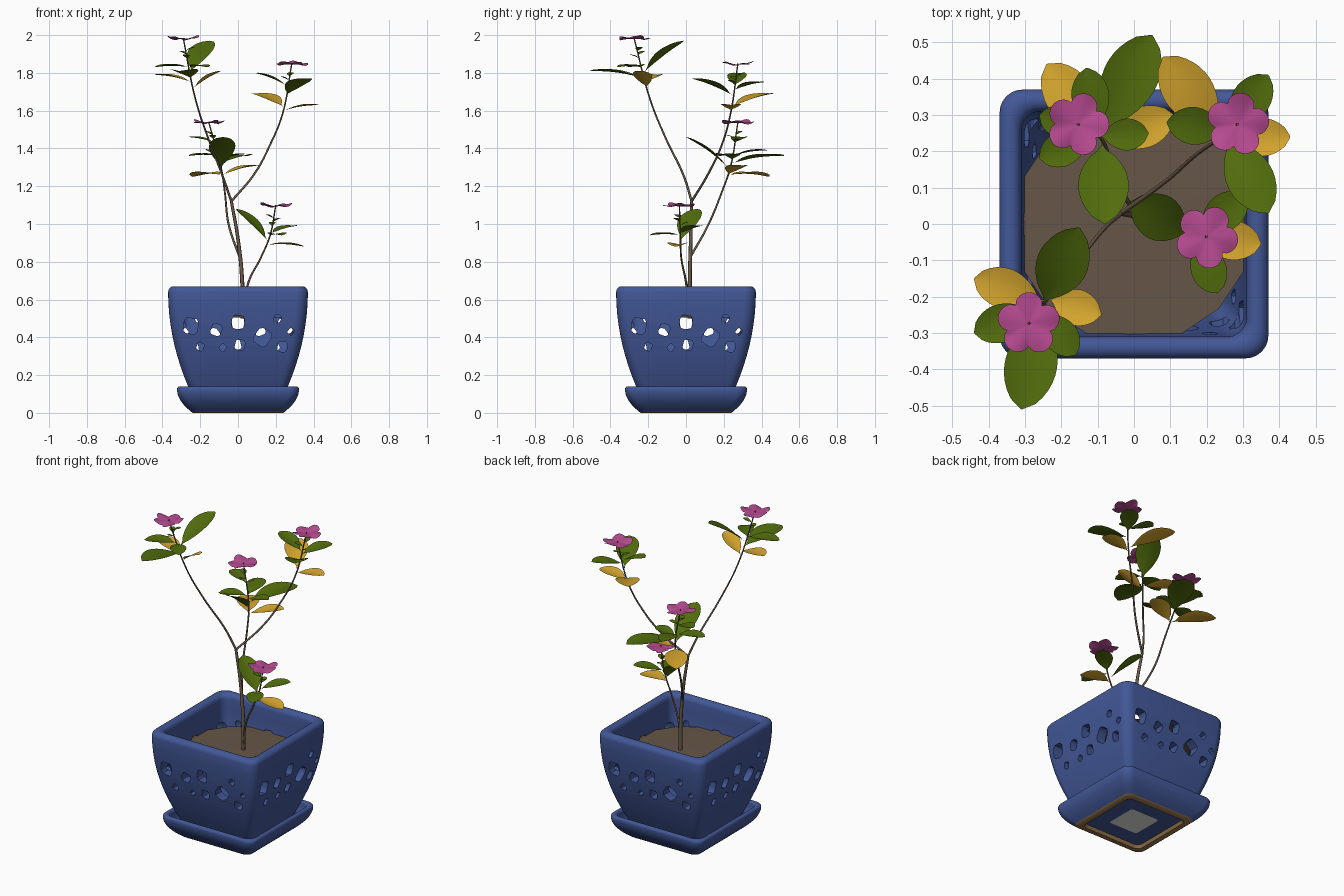
import bpy, bmesh, math
from mathutils import Vector, Matrix

cube = bpy.data.objects.get("Cube")
if cube:
    bpy.data.objects.remove(cube, do_unlink=True)


def material(name, *rgb):
    color = [(c / 255) ** 2.2 for c in rgb] + [1]
    m = bpy.data.materials.new(name)
    m.use_nodes = True
    m.diffuse_color = color
    node = m.node_tree.nodes["Principled BSDF"]
    node.inputs["Base Color"].default_value = color
    node.inputs["Roughness"].default_value = 0.6
    return m


BLUE = material("blue glaze", 68, 88, 150)
CLAY = material("bare clay", 150, 118, 78)
PALE = material("pale base", 235, 235, 232)
SOIL = material("soil", 102, 86, 73)
BARK = material("bark", 106, 90, 74)
GREEN = material("leaf green", 82, 108, 20)
YELLOW = material("leaf yellow", 214, 166, 50)
PINK = material("petal pink", 182, 76, 144)


def activate(ob):
    bpy.ops.object.select_all(action="DESELECT")
    ob.select_set(True)
    bpy.context.view_layer.objects.active = ob


def smooth(ob, angle=40):
    activate(ob)
    bpy.ops.object.shade_smooth_by_angle(angle=math.radians(angle))


def finish(name, bm, *mats):
    mesh = bpy.data.meshes.new(name)
    bm.to_mesh(mesh)
    bm.free()
    ob = bpy.data.objects.new(name, mesh)
    bpy.context.collection.objects.link(ob)
    for m in mats:
        mesh.materials.append(m)
    return ob


def square_ring(bm, half, z, steps=6):
    """Rounded square of vertices."""
    r = half * 0.17
    ring = []
    for corner in range(4):
        mid = math.pi / 2 * (corner + 0.5)
        c = (half - r) * math.sqrt(2)
        for i in range(steps + 1):
            a = math.pi / 2 * (corner + i / steps)
            ring.append(bm.verts.new((c * math.cos(mid) + r * math.cos(a),
                                      c * math.sin(mid) + r * math.sin(a), z)))
    return ring


def bowl(foot, low, high, bottom, top, wall, floor):
    """Curved square bowl: foot points, flaring outside, round rim, inside down to the floor."""
    def flare(t):
        return low + (high - low) * (1 - (1 - t) ** 2), bottom + (top - bottom) * t

    steps = [i / 10 for i in range(10)]
    rim = [math.pi * i / 8 for i in range(9)]
    profile = foot + [flare(t) for t in steps]
    profile += [(high + wall / 2 * (math.cos(a) - 1), top + wall / 2 * math.sin(a)) for a in rim]
    profile += [(flare(t)[0] - wall, flare(t)[1]) for t in reversed(steps) if t >= floor]
    bm = bmesh.new()
    rings = [square_ring(bm, h, z) for h, z in profile]
    for a, b in zip(rings, rings[1:]):
        for i in range(len(a)):
            bm.faces.new((a[i - 1], a[i], b[i], b[i - 1]))
    bm.faces.new(rings[0][::-1])
    bm.faces.new(rings[-1])
    bmesh.ops.recalc_face_normals(bm, faces=bm.faces)
    return bm


# Pot, with the same scatter of rounded square holes cut through each wall in turn
pot = finish("pot", bowl([], .235, .37, .075, .64, .06, .25), BLUE)
HOLES = [(-.25, .46, .075), (-.115, .44, .055), (.13, .4, .08), (0, .48, .066), (.21, .5, .036),
         (.28, .43, .03), (.235, .35, .05), (-.2, .35, .036), (-.08, .345, .032), (.01, .36, .05)]
for side in range(4):
    bm = bmesh.new()
    for i, (x, z, size) in enumerate(HOLES):
        place = (Matrix.Rotation(math.pi / 2 * side, 4, "Z") @ Matrix.Translation((x, -.33, z))
                 @ Matrix.Rotation(.1 + i * .25 % .7, 4, "Y")
                 @ Matrix.Diagonal((size, .16, size * 1.1, 1)))
        loops = []
        for y in (-.5, .5):
            loop = []
            for k in range(16):
                a = math.pi / 8 * (k + .5)
                reach = .5 / (abs(math.cos(a)) ** 5 + abs(math.sin(a)) ** 5) ** .2
                loop.append(bm.verts.new(place @ Vector((reach * math.cos(a), y,
                                                         reach * math.sin(a)))))
            loops.append(loop)
        near, far = loops
        bm.faces.new(near)
        bm.faces.new(far[::-1])
        for k in range(16):
            bm.faces.new((near[k], near[k - 1], far[k - 1], far[k]))
    bmesh.ops.recalc_face_normals(bm, faces=bm.faces)
    cutter = finish("hole_cutter", bm, BLUE)
    cutter.hide_render = True
    cut = pot.modifiers.new("holes", "BOOLEAN")
    cut.operation, cut.solver, cut.object = "DIFFERENCE", "EXACT", cutter
    activate(pot)
    bpy.ops.object.modifier_apply(modifier=cut.name)
    bpy.data.objects.remove(cutter, do_unlink=True)
smooth(pot)

# Saucer: pale centre, glazed recess, bare clay foot
bm = bowl([(.1, .018), (.2, .018), (.21, 0), (.24, 0)], .25, .323, .008, .125, .03, .5)
for f in bm.faces:
    if f.calc_center_median().z < .012:
        f.material_index = 1
    elif len(f.verts) > 4 and f.normal.z < 0:
        f.material_index = 2
smooth(finish("saucer", bm, BLUE, CLAY, PALE))

# Soil: thin, gently domed disc
bm = bmesh.new()
bmesh.ops.create_circle(bm, cap_ends=True, cap_tris=True, segments=16, radius=.33)
for v in bm.verts:
    v.co.z = .515 - .03 * v.co.xy.length
smooth(finish("soil", bm, SOIL))


def stem(name, points, thick, thin):
    data = bpy.data.curves.new(name, "CURVE")
    data.dimensions = "3D"
    data.bevel_depth, data.bevel_resolution, data.resolution_u = 1, 2, 8
    data.use_fill_caps = True
    spline = data.splines.new("BEZIER")
    spline.bezier_points.add(len(points) - 1)
    for i, (bp, p) in enumerate(zip(spline.bezier_points, points)):
        bp.co = p
        bp.handle_left_type = bp.handle_right_type = "AUTO"
        bp.radius = thick + (thin - thick) * i / (len(points) - 1)
    ob = bpy.data.objects.new(name, data)
    bpy.context.collection.objects.link(ob)
    data.materials.append(BARK)
    activate(ob)
    bpy.ops.object.convert(target="MESH")
    smooth(ob, 50)


def at_height(points, z):
    for a, b in zip(points, points[1:]):
        if z <= b[2]:
            return Vector(a).lerp(Vector(b), (z - a[2]) / (b[2] - a[2]))


def leaf(name, base, tip, mat):
    """Blunt oval blade on a short stalk, folded along its midrib; longer leaves are wider."""
    bm = bmesh.new()
    run = tip - base
    across = run.cross(Vector((0, 0, 1))).normalized()
    up = across.cross(run).normalized()
    half = min(.016 + .18 * run.length, .3 * run.length)
    rows, n = [], 14
    for i in range(n + 1):
        t = i / n
        w = .002 + half * max(0, math.sin(math.pi * max(0, (t - .12) / .88) ** 1.15)) ** .6
        mid = base + run * t + up * run.length * .04 * math.sin(math.pi * t)
        rows.append([bm.verts.new(mid + across * w * k + up * w * .18 * k * k)
                     for k in (-1, -.5, 0, .5, 1)])
    for a, b in zip(rows, rows[1:]):
        for k in range(4):
            bm.faces.new((a[k], a[k + 1], b[k + 1], b[k]))
    smooth(finish(name, bm, mat))


def flower(name, center, turn):
    """Five broad ruffled petals in one disc."""
    bm = bmesh.new()
    n = 60
    middle = bm.verts.new((0, 0, -.008))
    rings = []
    for f in (.15, .45, .75, 1):
        ring = []
        for i in range(n):
            a = 2 * math.pi * i / n
            r = f * (.087 - .025 * f * (1 - abs(math.cos(2.5 * a)) ** .7))
            z = .008 * (f - 1) + f * f * (.006 * math.sin(5 * a + 1) + .008 * math.cos(2 * a))
            ring.append(bm.verts.new((r * math.cos(a), r * math.sin(a), z)))
        rings.append(ring)
    for i in range(n):
        bm.faces.new((middle, rings[0][i - 1], rings[0][i]))
        for a, b in zip(rings, rings[1:]):
            bm.faces.new((a[i - 1], b[i - 1], b[i], a[i]))
    bm.transform(Matrix.Translation(center) @ Matrix.Rotation(turn, 4, "Z"))
    smooth(finish(name, bm, PINK), 60)


def branch(name, turn, path, greens, yellows):
    """Stem with leaves, given as tip and rise from the stem, and a flower on top."""
    stem(name + "_branch", path, .0065, .0035)
    for kind, mat, group in (("green", GREEN, greens), ("yellow", YELLOW, yellows)):
        for i, (x, y, z, rise) in enumerate(group, 1):
            leaf(f"{name}_{kind}_leaf_{i}", at_height(path, z - rise), Vector((x, y, z)), mat)
    # Small leaflets under the bloom
    top = Vector(path[-1]) - Vector((0, 0, .009))
    for i in range(3):
        base = at_height(path, top.z - .06 - .02 * i)
        a = turn + i * math.tau / 3
        out = Vector((math.cos(a), math.sin(a), .4)) * .05
        leaf(f"{name}_leaflet_{i + 1}", base, base + out, GREEN)
    flower(name + "_flower", top + Vector((0, 0, .01)), turn)


# Trunk and its four branches
FORK = (-.035, .03, 1.12)
stem("trunk", [(.025, .02, .5), (.022, .02, .7), (0, .025, .92), FORK], .012, .008)
branch("tall_left", .3,
       [FORK, (-.08, -.01, 1.25), (-.16, -.11, 1.46), (-.225, -.19, 1.66), (-.29, -.275, 1.985)],
       [(-.15, -.01, 1.97, .17), (-.31, -.51, 1.81, .04), (-.44, -.3, 1.83, 0),
        (-.16, -.36, 1.83, 0)],
       [(-.44, -.15, 1.79, .04), (-.09, -.25, 1.81, .09)])
branch("tall_right", 1.4,
       [FORK, (.09, .12, 1.27), (.17, .19, 1.42), (.235, .235, 1.58), (.285, .275, 1.85)],
       [(.37, .03, 1.77, .09), (.09, .28, 1.8, .07), (.37, .41, 1.75, .04)],
       [(.43, .24, 1.63, .03), (.08, .46, 1.69, .07)])
branch("middle_back", 2.5,
       [(.01, .02, .82), (-.05, .12, 1), (-.07, .19, 1.17), (-.09, .235, 1.3), (-.155, .275, 1.54)],
       [(.05, .52, 1.36, .04), (-.08, 0, 1.46, .17), (.04, .25, 1.37, .03), (-.13, .43, 1.39, .03),
        (-.26, .3, 1.46, .03), (-.26, .18, 1.36, 0)],
       [(-.24, .44, 1.25, -.01), (.11, .3, 1.31, .05)])
branch("low_right", 3.6,
       [(.03, .015, .52), (.055, 0, .69), (.12, -.025, .82), (.17, -.03, .94), (.2, -.035, 1.1)],
       [(-.01, .06, 1.08, .17), (.31, .08, .99, .04), (.23, -.19, .94, 0)],
       [(.35, -.055, .88, -.01)])
